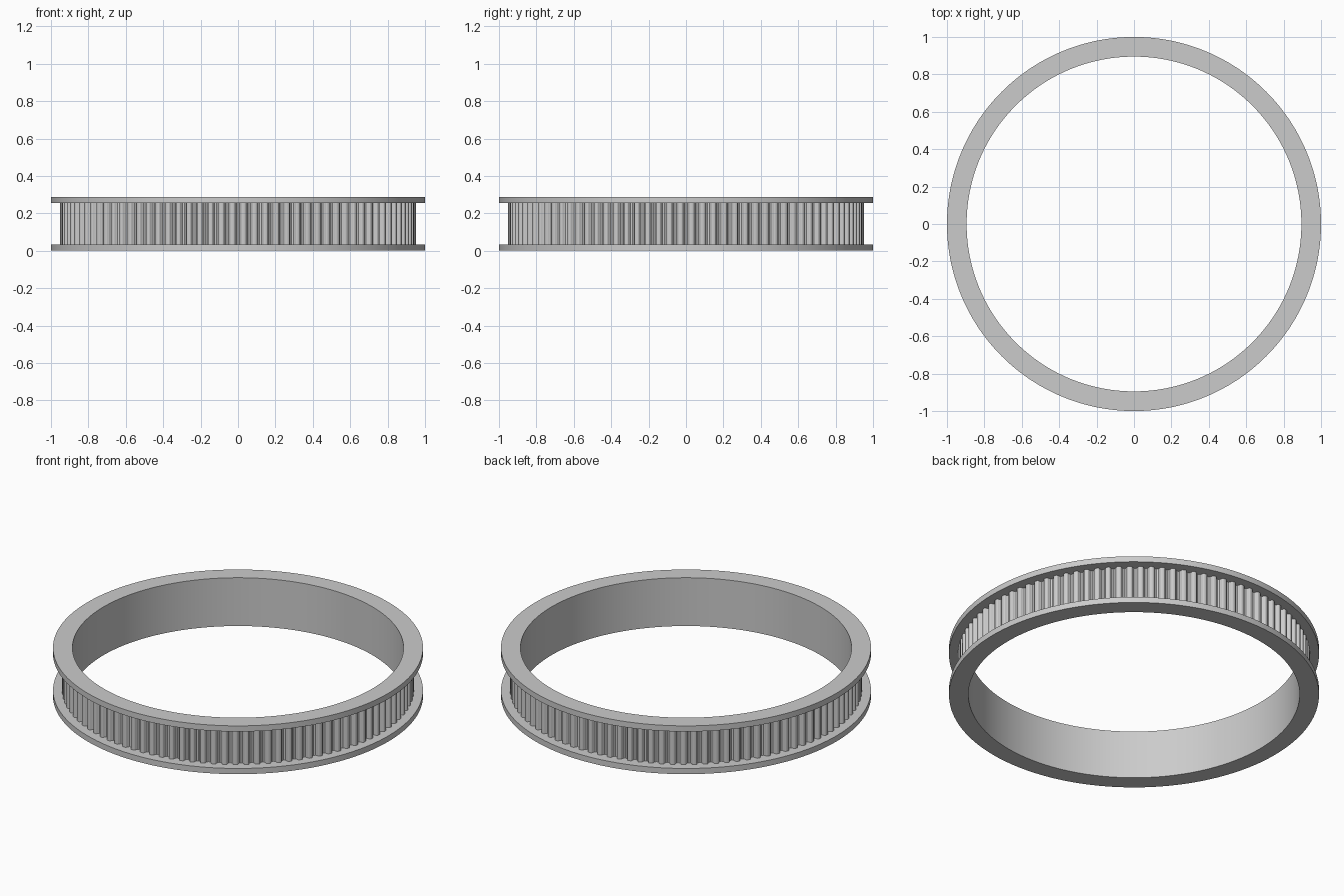
import bpy
import bmesh
from math import cos, sin, tau, radians

if "Cube" in bpy.data.objects:
    bpy.data.objects.remove(bpy.data.objects["Cube"], do_unlink=True)

HEIGHT = 0.288
FLANGE = 0.034
BORE = 0.895
TIP = 0.951
ROOT = 0.927
TEETH = 100

grey = bpy.data.materials.new("plain grey")
grey.use_nodes = True
grey.diffuse_color = (0.6, 0.6, 0.6, 1)
bsdf = next(n for n in grey.node_tree.nodes if n.type == "BSDF_PRINCIPLED")
bsdf.inputs["Base Color"].default_value = (0.6, 0.6, 0.6, 1)


def skin(name, loops, sharp_angle):
    """Bridge a stack of closed loops with quads."""
    bm = bmesh.new()
    rows = [[bm.verts.new(p) for p in loop] for loop in loops]
    for a, b in zip(rows, rows[1:]):
        for i in range(len(a)):
            j = (i + 1) % len(a)
            bm.faces.new((a[i], a[j], b[j], b[i]))
    mesh = bpy.data.meshes.new(name)
    bm.to_mesh(mesh)
    bm.free()
    mesh.materials.append(grey)
    obj = bpy.data.objects.new(name, mesh)
    bpy.context.collection.objects.link(obj)
    bpy.ops.object.select_all(action="DESELECT")
    obj.select_set(True)
    bpy.context.view_layer.objects.active = obj
    bpy.ops.object.shade_smooth_by_angle(angle=radians(sharp_angle))
    return obj


def circle(r, z, n=200):
    return [(r * cos(tau * i / n), r * sin(tau * i / n), z) for i in range(n)]


# Bore wall with its two flanges, as one turned profile
profile = [(ROOT, HEIGHT - FLANGE), (1, HEIGHT - FLANGE), (1, HEIGHT), (BORE, HEIGHT),
           (BORE, 0), (1, 0), (1, FLANGE), (ROOT, FLANGE)]
skin("flanged_rim", [circle(r, z) for r, z in profile], 30)

# Toothed belt track: rounded grooves, as (share of pitch from groove centre, share of depth)
half = [(0.36, 0), (0.3, 0.1), (0.265, 0.3), (0.24, 0.55), (0.15, 0.87)]
groove = [(-s, d) for s, d in half] + [(0, 1)] + [(s, d) for s, d in reversed(half)]
outline = []
for k in range(TEETH):
    for share, depth in groove:
        a = tau * (k + share) / TEETH
        r = TIP - (TIP - ROOT) * depth
        outline.append((r * cos(a), r * sin(a)))
skin("toothed_track", [[(x, y, z) for x, y in outline] for z in (FLANGE, HEIGHT - FLANGE)], 35)
